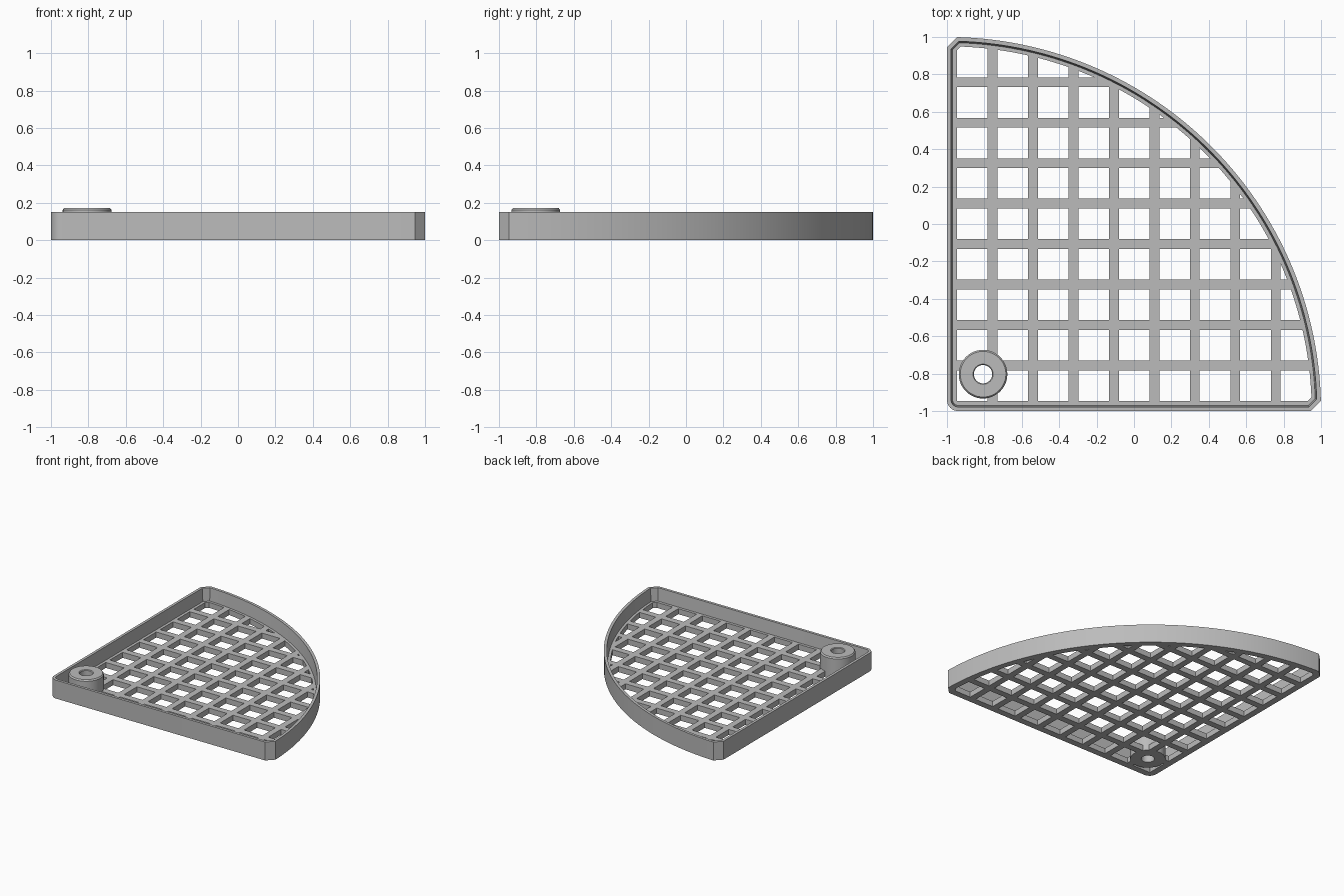
import bpy, bmesh, math

cube = bpy.data.objects.get("Cube")
if cube:
    bpy.data.objects.remove(cube, do_unlink=True)

WALL_H, FLOOR_H = 0.15, 0.045
PITCH, BAR, FIRST = 0.2165, 0.052, -0.757
BOSS = (-0.807, -0.803)

grey = bpy.data.materials.new("plain_grey")
grey.use_nodes = True
grey.diffuse_color = (0.5, 0.5, 0.5, 1)
grey.node_tree.nodes["Principled BSDF"].inputs["Base Color"].default_value = (0.5, 0.5, 0.5, 1)


def make(name, bm):
    bmesh.ops.recalc_face_normals(bm, faces=bm.faces)
    mesh = bpy.data.meshes.new(name)
    bm.to_mesh(mesh)
    bm.free()
    mesh.materials.append(grey)
    obj = bpy.data.objects.new(name, mesh)
    bpy.context.collection.objects.link(obj)
    return obj


def outline(d):
    """Quarter-disc outline inset by d: round corner, two clipped tips."""
    r, c = 2 - d, 1.945 - math.sqrt(2) * d
    v = (math.sqrt(2 * r * r - c * c) - c) / 2
    a = math.asin(v / r)
    pts = []
    for i in range(9):
        t = math.pi + math.pi / 2 * i / 8
        pts.append((-0.94 + (0.06 - d) * math.cos(t), -0.94 + (0.06 - d) * math.sin(t)))
    tip = 0.945 - (math.sqrt(2) - 1) * d
    pts.append((tip, -1 + d))
    for i in range(65):
        t = a + (math.pi / 2 - 2 * a) * i / 64
        pts.append((-1 + r * math.cos(t), -1 + r * math.sin(t)))
    pts.append((-1 + d, tip))
    return pts


def loft(name, rings, closed=False):
    """Skin a list of (points, z) rings; cap the ends or close the loop."""
    bm = bmesh.new()
    loops = [[bm.verts.new((x, y, z)) for x, y in pts] for pts, z in rings]
    pairs = list(zip(loops, loops[1:]))
    if closed:
        pairs.append((loops[-1], loops[0]))
    else:
        bm.faces.new(loops[0])
        bm.faces.new(loops[-1])
    for low, high in pairs:
        n = len(low)
        for i in range(n):
            j = (i + 1) % n
            bm.faces.new((low[i], low[j], high[j], high[i]))
    return make(name, bm)


def circle(r, n=48):
    return [(BOSS[0] + r * math.cos(2 * math.pi * i / n),
             BOSS[1] + r * math.sin(2 * math.pi * i / n)) for i in range(n)]


def boolean(obj, cutter, operation):
    """Apply a boolean and remove the helper."""
    cutter.hide_render = True
    mod = obj.modifiers.new("cut", 'BOOLEAN')
    mod.object, mod.operation, mod.solver = cutter, operation, 'EXACT'
    bpy.context.view_layer.objects.active = obj
    bpy.ops.object.modifier_apply(modifier=mod.name)
    bpy.data.objects.remove(cutter, do_unlink=True)


# Tray: floor and tapered rim wall in one solid
tray = loft("tray", [(outline(0), 0), (outline(0), WALL_H),
                     (outline(0.022), WALL_H), (outline(0.03), FLOOR_H)])

# Square openings, limited to the inside of the floor border
bm = bmesh.new()
size = PITCH - BAR
for i in range(9):
    for j in range(9):
        x, y = (FIRST + (k - 0.5) * PITCH for k in (i, j))
        cell = bmesh.ops.create_cube(bm, size=1)["verts"]
        bmesh.ops.scale(bm, vec=(size, size, 0.2), verts=cell)
        bmesh.ops.translate(bm, vec=(x, y, 0), verts=cell)
openings = make("openings", bm)
boolean(openings, loft("border", [(outline(0.05), -0.05), (outline(0.05), 0.08)]), 'INTERSECT')
boolean(tray, openings, 'DIFFERENCE')

# Seat for the boss
boolean(tray, loft("seat", [(circle(0.128), -0.1), (circle(0.128), 0.12)]), 'DIFFERENCE')

# Pivot boss with a through bore and softened top edges
boss = loft("pivot_boss", [(circle(0.13), 0), (circle(0.13), 0.162), (circle(0.122), 0.172),
                           (circle(0.054), 0.172), (circle(0.049), 0.166), (circle(0.049), 0)],
            closed=True)

for obj in (tray, boss):
    bpy.ops.object.select_all(action='DESELECT')
    obj.select_set(True)
    bpy.context.view_layer.objects.active = obj
    bpy.ops.object.shade_smooth_by_angle(angle=math.radians(25))
